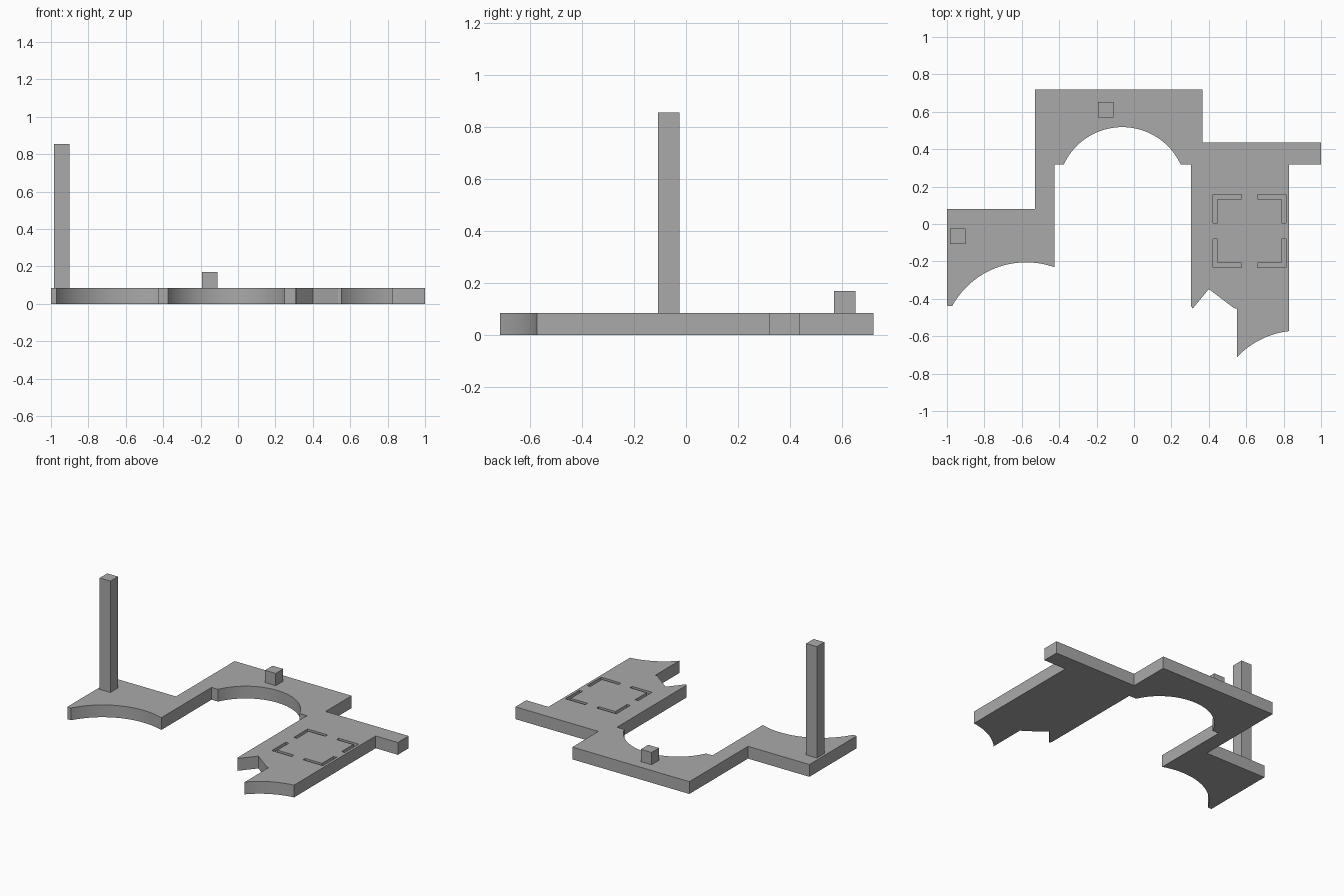
import bpy
import bmesh
from math import cos, sin, radians

if "Cube" in bpy.data.objects:
    bpy.data.objects.remove(bpy.data.objects["Cube"], do_unlink=True)

THICK = 0.085      # plate thickness
GROOVE = 0.02      # engraving depth

grey = bpy.data.materials.new("plain grey")
grey.use_nodes = True
grey.diffuse_color = (0.4, 0.4, 0.4, 1)
grey.node_tree.nodes["Principled BSDF"].inputs["Base Color"].default_value = (0.4, 0.4, 0.4, 1)


def arc(cx, cy, r, start, end, steps=24):
    """Points along a circular arc, angles in degrees."""
    angles = [radians(start + (end - start) * i / steps) for i in range(steps + 1)]
    return [(cx + r * cos(a), cy + r * sin(a)) for a in angles]


def prism(name, outlines, z0, z1):
    """Object made of flat outlines extruded from z0 to z1."""
    bm = bmesh.new()
    for outline in outlines:
        face = bm.faces.new([bm.verts.new((x, y, z0)) for x, y in outline])
        new = bmesh.ops.extrude_face_region(bm, geom=[face])["geom"]
        for v in new:
            if isinstance(v, bmesh.types.BMVert):
                v.co.z = z1
    bmesh.ops.recalc_face_normals(bm, faces=bm.faces)
    mesh = bpy.data.meshes.new(name)
    bm.to_mesh(mesh)
    bm.free()
    mesh.materials.append(grey)
    obj = bpy.data.objects.new(name, mesh)
    bpy.context.collection.objects.link(obj)
    return obj


def block(name, x, y, size, z0, z1):
    h = size / 2
    return prism(name, [[(x - h, y - h), (x + h, y - h), (x + h, y + h), (x - h, y + h)]], z0, z1)


# Base plate outline, clockwise from the left wing
outline = [(-1, 0.08), (-0.53, 0.08), (-0.53, 0.72), (0.365, 0.72), (0.365, 0.436),
           (1, 0.436), (1, 0.318), (0.83, 0.318)]
outline += arc(0.879, -1.02, 0.45, 96.3, 137)                    # front right scoop
outline += [(0.55, -0.452), (0.535, -0.45), (0.4, -0.348),       # notch
            (0.314, -0.452), (0.305, -0.44), (0.305, 0.318)]
outline += arc(-0.063, 0.174, 0.344, 24.7, 155.3, 40)            # central arch
outline += [(-0.425, 0.318)]
outline += arc(-0.577, -0.656, 0.451, 70.3, 151, 32)             # left wing scoop
outline += [(-1, -0.437)]
plate = prism("base_plate", [outline], 0, THICK)

# Four engraved corner brackets
cx, cy, half, arm, w = 0.617, -0.037, 0.195, 0.152, 0.024
brackets = []
for sx in (-1, 1):
    for sy in (-1, 1):
        corner = [(half, half), (half - arm, half), (half - arm, half - w),
                  (half - w, half - w), (half - w, half - arm), (half, half - arm)]
        brackets.append([(cx + sx * x, cy + sy * y) for x, y in corner])
cutter = prism("bracket_cutter", brackets, THICK - GROOVE, THICK + 0.05)
cutter.hide_render = True

bpy.ops.object.select_all(action="DESELECT")
plate.select_set(True)
bpy.context.view_layer.objects.active = plate
engrave = plate.modifiers.new("engrave", "BOOLEAN")
engrave.operation = "DIFFERENCE"
engrave.solver = "EXACT"
engrave.object = cutter
bpy.ops.object.modifier_apply(modifier=engrave.name)
bpy.data.objects.remove(cutter, do_unlink=True)
bpy.ops.object.shade_smooth_by_angle(angle=radians(20))

# Tall post and small peg standing on the plate
block("tall_post", -0.942, -0.066, 0.082, THICK, 0.855)
block("small_peg", -0.151, 0.61, 0.082, THICK, 0.17)
